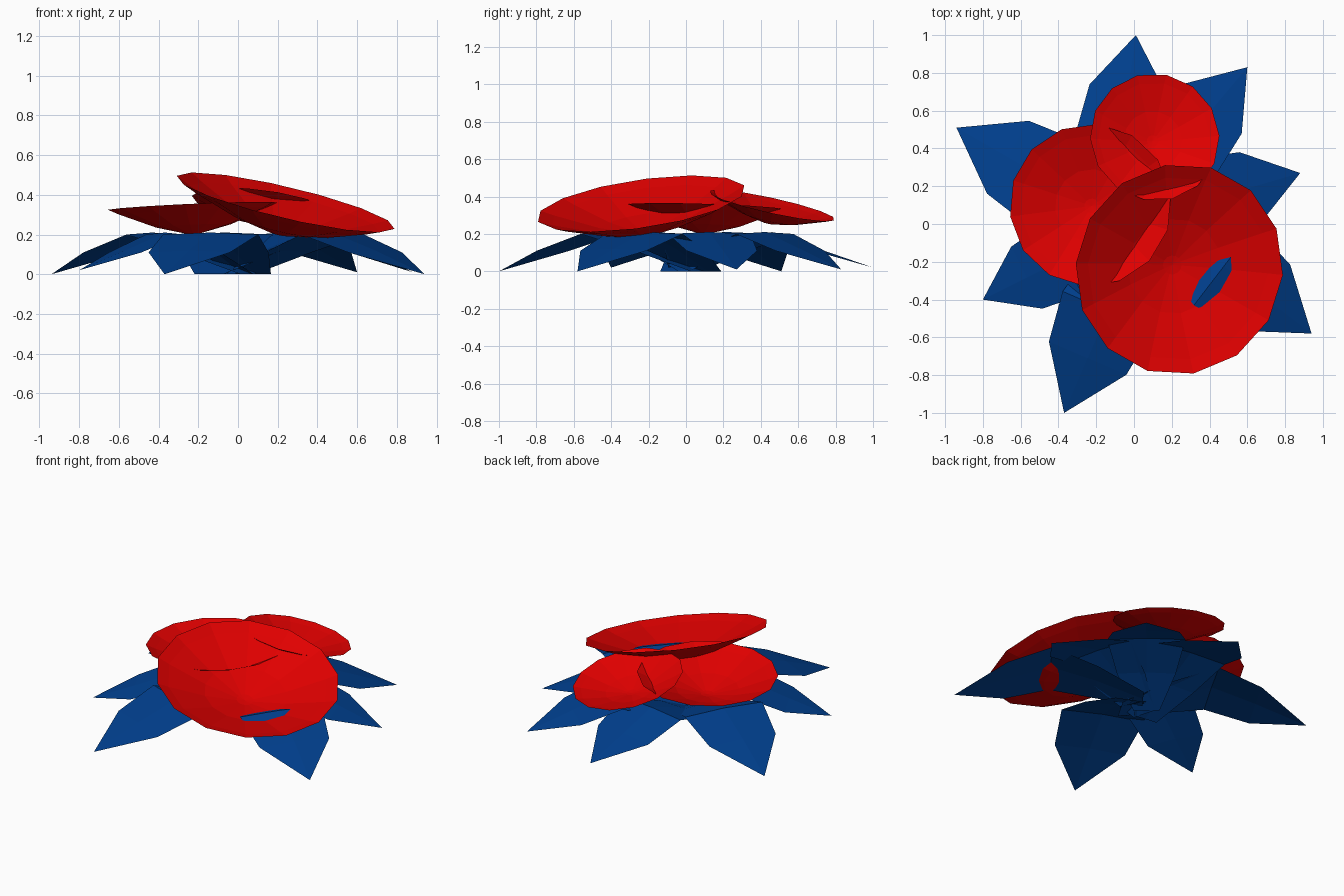
import bpy, math
from mathutils import Vector

if "Cube" in bpy.data.objects:
    bpy.data.objects.remove(bpy.data.objects["Cube"])


def material(name, rgb):
    m = bpy.data.materials.new(name)
    m.diffuse_color = (*rgb, 1)
    m.use_nodes = True
    m.node_tree.nodes["Principled BSDF"].inputs["Base Color"].default_value = m.diffuse_color
    return m


RED = material("petal_red", (0.75, 0.0, 0.0))
BLUE = material("leaf_blue", (0.0, 0.05, 0.27))


def make(name, verts, faces, mat):
    me = bpy.data.meshes.new(name)
    me.from_pydata(verts, [], faces)
    me.materials.append(mat)
    ob = bpy.data.objects.new(name, me)
    bpy.context.collection.objects.link(ob)
    return ob


def bowl(name, center, radius, depth, slope, turn, sides=14):
    """Shallow open bowl whose rim plane has the given x and y slopes."""
    normal = Vector((-slope[0], -slope[1], 1)).normalized()
    rot = Vector((0, 0, 1)).rotation_difference(normal)
    c = Vector(center)
    rings = (0.09, 0.45, 0.87, 1.0)
    verts = [c + rot @ Vector((0, 0, -depth))]
    for r in rings:
        for i in range(sides):
            a = math.radians(turn) + math.tau * i / sides
            verts.append(c + rot @ Vector((radius * r * math.cos(a),
                                           radius * r * math.sin(a),
                                           -depth * (1 - r ** 1.5))))
    faces = [(0, 1 + i, 1 + (i + 1) % sides) for i in range(sides)]
    for k in range(len(rings) - 1):
        a, b = 1 + k * sides, 1 + (k + 1) * sides
        for i in range(sides):
            j = (i + 1) % sides
            faces.append((a + i, b + i, b + j, a + j))
    return make(name, verts, faces, RED)


def leaf(name, base, tip):
    """Pointed arched leaf from its base near the middle out to its tip."""
    b = Vector((*base, 0))
    d = Vector((tip[0], tip[1], 0)) - b
    length = d.length
    u = d / length
    n = Vector((-u.y, u.x, 0))
    # along, half width, height
    profile = ((-0.06, 0.08, 0.0), (0.2, 0.18, 0.11), (0.46, 0.24, 0.2), (0.71, 0.205, 0.11))
    verts, faces = [], []
    for t, w, z in profile:
        for s in (-1, 0, 1):
            p = b + u * t * length + n * s * w * length
            p.z = z + (0.01 if s == 0 and t > 0 else 0)
            verts.append(p)
    verts.append(Vector(tip))
    for k in range(len(profile) - 1):
        a = 3 * k
        faces += [(a, a + 3, a + 4, a + 1), (a + 1, a + 4, a + 5, a + 2)]
    a = 3 * (len(profile) - 1)
    faces += [(a, a + 3, a + 1), (a + 1, a + 3, a + 2)]
    return make(name, verts, faces, BLUE)


# Red petals
bowl("large_petal", (0.24, -0.24, 0.362), 0.565, 0.168, (-0.236, 0.145), -4)
bowl("middle_petal", (-0.23, 0.10, 0.342), 0.43, 0.14, (0.045, -0.03), 8)
bowl("small_petal", (0.11, 0.46, 0.352), 0.345, 0.1, (-0.12, -0.22), 2)

# Ring of blue leaves: base and tip of each
leaves = (((-0.13, 0.0), (0.01, 1.0, 0.02)), ((-0.04, 0.07), (0.60, 0.83, 0.01)),
          ((-0.04, 0.0), (0.88, 0.27, 0.01)), ((0.08, 0.08), (0.94, -0.58, 0.0)),
          ((0.06, 0.0), (-0.37, -1.0, 0.0)), ((0.0, 0.0), (-0.80, -0.40, 0.02)),
          ((0.0, -0.03), (-0.94, 0.51, 0.0)))
for i, (base, tip) in enumerate(leaves):
    leaf(f"leaf_{i + 1}", base, tip)
